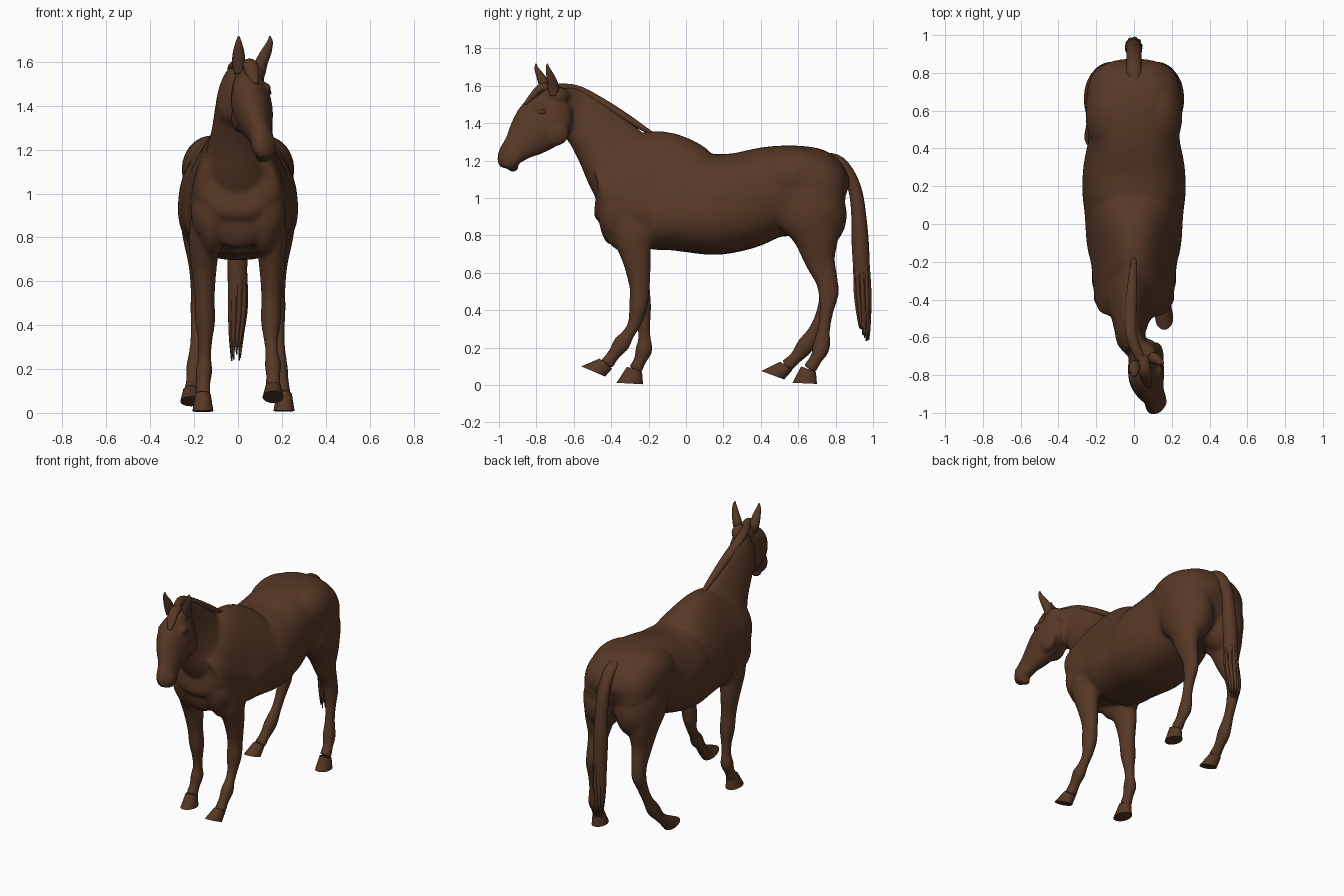
import bpy
import bmesh
import math
import random
from mathutils import Vector, Matrix

if "Cube" in bpy.data.objects:
    bpy.data.objects.remove(bpy.data.objects["Cube"], do_unlink=True)

coat = bpy.data.materials.new("brown coat")
coat.use_nodes = True
coat.diffuse_color = (0.095, 0.04, 0.019, 1)
coat.node_tree.nodes["Principled BSDF"].inputs["Base Color"].default_value = coat.diffuse_color


def spline(stations, steps):
    """Catmull-Rom interpolation of station tuples."""
    padded = [stations[0]] + list(stations) + [stations[-1]]
    result = []
    for a, b, c, d in zip(padded, padded[1:], padded[2:], padded[3:]):
        for i in range(steps):
            t = i / steps
            result.append([q + 0.5 * t * (r - p + t * (2 * p - 5 * q + 4 * r - s + t * (3 * (q - r) + s - p)))
                           for p, q, r, s in zip(a, b, c, d)])
    return result + [list(stations[-1])]


def skin(bm, rings):
    """Bridge closed rings of points and cap both ends."""
    loops = [[bm.verts.new(p) for p in ring] for ring in rings]
    count = len(loops[0])
    for low, high in zip(loops, loops[1:]):
        for i in range(count):
            j = (i + 1) % count
            bm.faces.new((low[i], low[j], high[j], high[i]))
    bm.faces.new(loops[0][::-1])
    bm.faces.new(loops[-1])


def oval(centre, up, side, sides, power=1.0, pear=0.0):
    ring = []
    for i in range(sides):
        angle = math.tau * i / sides
        c, s = math.cos(angle), math.sin(angle)
        c = math.copysign(abs(c) ** power, c)
        s = math.copysign(abs(s) ** power, s)
        ring.append(centre + up * c + side * s * (1 - pear * c))
    return ring


def loft(bm, stations, side=(1, 0, 0), power=1.0, sides=24, steps=4):
    """Stations: x, y, z, half depth, half width and an optional pear shape."""
    path = spline(stations, steps)
    rings = []
    for i, s in enumerate(path):
        before, after = path[max(i - 1, 0)], path[min(i + 1, len(path) - 1)]
        up = Vector((0, before[2] - after[2], after[1] - before[1])).normalized()
        pear = s[5] if len(s) > 5 else 0
        rings.append(oval(Vector(s[:3]), up * s[3], Vector(side) * s[4], sides, power, pear))
    skin(bm, rings)


def ball(bm, centre, radii):
    matrix = Matrix.Translation(centre) @ Matrix.Diagonal((*radii, 1))
    bmesh.ops.create_uvsphere(bm, u_segments=24, v_segments=14, radius=1, matrix=matrix)


def finish(bm, name, angle=180):
    bmesh.ops.recalc_face_normals(bm, faces=bm.faces)
    mesh = bpy.data.meshes.new(name)
    bm.to_mesh(mesh)
    bm.free()
    mesh.materials.append(coat)
    obj = bpy.data.objects.new(name, mesh)
    bpy.context.collection.objects.link(obj)
    bpy.ops.object.select_all(action="DESELECT")
    obj.select_set(True)
    bpy.context.view_layer.objects.active = obj
    bpy.ops.object.shade_smooth_by_angle(angle=math.radians(angle))
    return obj


def fuse(obj, voxel, repeats):
    """Melt overlapping volumes into one smooth skin."""
    remesh = obj.modifiers.new("fuse", "REMESH")
    remesh.mode = "VOXEL"
    remesh.voxel_size = voxel
    remesh.use_smooth_shade = True
    relax = obj.modifiers.new("relax", "SMOOTH")
    relax.factor = 0.5
    relax.iterations = repeats


body = bmesh.new()

# Trunk from chest to buttocks
loft(body, [
    (0, -.483, 1.0, .08, .1, 0), (0, -.46, 1.0, .15, .175, 0), (0, -.4, 1.015, .23, .205, .15),
    (0, -.2, 1.045, .31, .212, .35), (0, -.06, 1.017, .308, .238, .28), (0, .07, .974, .272, .258, .12),
    (0, .17, .966, .269, .272, .08), (0, .3, .985, .26, .267, .05), (0, .45, 1.03, .245, .242, 0),
    (0, .6, 1.04, .24, .25, -.08), (0, .72, 1.04, .22, .245, -.05), (0, .8, 1.035, .17, .215, 0),
    (0, .84, 1.03, .11, .16, 0), (0, .858, 1.025, .05, .08, 0)], power=.85, sides=40)

# Neck, swinging slightly to the right before the poll
loft(body, [
    (0, -.27, 1.08, .23, .17, -.3), (-.005, -.34, 1.17, .208, .148, -.35), (-.015, -.425, 1.29, .178, .105, -.35),
    (-.02, -.525, 1.405, .148, .082, -.3), (-.015, -.61, 1.46, .138, .074, -.2), (.025, -.68, 1.49, .11, .068, 0)])
ball(body, (.055, -.7, 1.545), (.07, .08, .052))

# Head, turned to the left
yaw = math.radians(20)
across = Vector((math.cos(yaw), math.sin(yaw), 0))
loft(body, [
    (.04, -.665, 1.515, .075, .06), (.053, -.72, 1.455, .135, .09), (.066, -.785, 1.385, .142, .098),
    (.083, -.85, 1.32, .115, .08), (.102, -.9, 1.27, .082, .06), (.115, -.94, 1.225, .066, .058),
    (.122, -.957, 1.185, .05, .053), (.126, -.963, 1.16, .028, .034)], side=across)

# Cheeks, brows and nostrils
skull = Vector((.063, -.785, 1.4))
muzzle = Vector((.118, -.957, 1.225))
for sign in (-1, 1):
    ball(body, skull + across * sign * .06 + Vector((0, .06, -.05)), (.038, .08, .075))
    ball(body, skull + across * sign * .064 + Vector((0, -.015, .08)), (.03, .035, .025))
    ball(body, muzzle + across * sign * .04, (.02, .024, .028))
ball(body, (.114, -.925, 1.165), (.036, .03, .025))

# Breast, shoulder, elbow, hip and rump muscles
ball(body, (0, -.4, .95), (.17, .07, .2))
for sign in (-1, 1):
    ball(body, (sign * .12, -.32, .95), (.088, .155, .24))
    ball(body, (sign * .115, -.38, .92), (.1, .09, .15))
    ball(body, (sign * .15, -.24, .83), (.065, .09, .11))
    ball(body, (sign * .12, .58, 1.11), (.137, .23, .155))
    ball(body, (sign * .115, .725, 1.02), (.125, .13, .19))
    ball(body, (sign * .12, .72, .91), (.125, .14, .18))

# Upper legs are mirrored, lower legs differ in their stride
forearm = [(.14, -.33, .96, .1, .065), (.152, -.29, .8, .1, .072), (.155, -.262, .66, .075, .058),
           (.152, -.248, .53, .055, .046)]
thigh = [(.13, .63, 1.1, .17, .115), (.15, .66, .93, .185, .116), (.16, .695, .8, .128, .092),
         (.165, .715, .67, .084, .06), (.17, .752, .56, .06, .046), (.175, .762, .48, .053, .042)]
strides = {
    "front_left": (1, forearm, [
        (.15, -.255, .42, .05, .046), (.15, -.275, .33, .036, .032), (.155, -.31, .27, .034, .03),
        (.16, -.345, .22, .046, .038), (.16, -.385, .165, .034, .032), (.16, -.425, .11, .038, .038)]),
    "front_right": (-1, forearm, [
        (.15, -.236, .42, .05, .046), (.15, -.226, .32, .036, .032), (.152, -.222, .25, .034, .03),
        (.155, -.225, .19, .046, .038), (.158, -.247, .13, .034, .032), (.16, -.272, .08, .038, .038)]),
    "hind_left": (1, thigh, [
        (.18, .752, .4, .038, .034), (.185, .737, .3, .034, .03), (.19, .722, .2, .047, .038),
        (.2, .695, .14, .034, .032), (.205, .66, .085, .038, .038)]),
    "hind_right": (-1, thigh, [
        (.182, .737, .4, .038, .034), (.19, .693, .3, .034, .03), (.198, .638, .21, .047, .038),
        (.205, .585, .145, .034, .032), (.21, .535, .1, .038, .038)]),
}
for sign, upper, lower in strides.values():
    loft(body, [(sign * s[0], *s[1:]) for s in upper + lower])

fuse(finish(body, "body"), .011, 5)

# Hooves: coronet front and back, then sole front and back, in side profile
hooves = {
    "front_left": (.16, (-.462, .142), (-.395, .088), (-.56, .1), (-.432, .045)),
    "front_right": (-.16, (-.315, .098), (-.235, .07), (-.372, .012), (-.23, .004)),
    "hind_left": (.21, (.615, .1), (.695, .07), (.57, .012), (.7, .006)),
    "hind_right": (-.215, (.505, .125), (.568, .078), (.402, .075), (.525, .03)),
}
for name, (x, *edge) in hooves.items():
    hoof = bmesh.new()
    top_front, top_back, toe, heel = [Vector((x, *p)) for p in edge]
    rim_front, rim_back = toe.lerp(top_front, .15), heel.lerp(top_back, .15)
    rings = []
    for front, back, width in ((top_front, top_back, .036), (rim_front, rim_back, .046), (toe, heel, .048)):
        rings.append(oval((front + back) / 2, (front - back) / 2, Vector((width, 0, 0)), 24))
    skin(hoof, rings)
    finish(hoof, name + "_hoof", 40)

# Ears
ears = {"left_ear": (.105, -.71, .145, -.742), "right_ear": (.003, -.752, .003, -.802)}
for name, (x, y, tip_x, tip_y) in ears.items():
    ear = bmesh.new()
    mid_x, mid_y = (x + tip_x) / 2, (y + tip_y) / 2
    loft(ear, [(x, y, 1.545, .022, .02), (x, y, 1.59, .031, .03), (mid_x, mid_y + .004, 1.64, .024, .027),
               (tip_x, tip_y + .004, 1.69, .012, .014), (tip_x, tip_y, 1.718, .003, .003)], sides=16)
    finish(ear, name)

# Eyes
for name, sign in (("left_eye", 1), ("right_eye", -1)):
    eye = bmesh.new()
    ball(eye, skull + across * sign * .083 + Vector((0, -.014, .06)), (.011, .018, .013))
    finish(eye, name)

# Mane along the crest and forelock over the brow
mane = bmesh.new()
loft(mane, [(0, -.17, 1.335, .01, .012), (-.008, -.3, 1.418, .02, .024), (-.015, -.42, 1.492, .024, .03),
            (-.018, -.56, 1.57, .024, .03), (.005, -.65, 1.588, .024, .03), (.045, -.73, 1.585, .022, .028)])
finish(mane, "mane")
forelock = bmesh.new()
loft(forelock, [(.045, -.7, 1.58, .025, .03), (.055, -.77, 1.588, .025, .034), (.065, -.82, 1.545, .018, .03),
                (.078, -.86, 1.5, .01, .014)])
finish(forelock, "forelock")

# Tail with loose strands at the end
tail = bmesh.new()
loft(tail, [(0, .69, 1.215, .03, .035), (0, .8, 1.2, .034, .04), (0, .865, 1.135, .034, .04),
            (0, .907, 1.03, .036, .04), (0, .924, .9, .04, .043), (-.002, .932, .75, .046, .046),
            (-.004, .942, .55, .042, .042), (-.008, .95, .4, .034, .036), (-.01, .952, .3, .02, .024)])
rng = random.Random(4)
for i in range(9):
    angle = math.tau * i / 9
    x, y = math.cos(angle), math.sin(angle)
    end = rng.uniform(.23, .32)
    loft(tail, [(x * .03, .935 + y * .034, .72, .008, .008), (x * .034, .944 + y * .036, .5, .012, .012),
                (x * .026 - .008, .952 + y * .028, .36, .01, .01),
                (x * .02 - .01, .955 + y * .026, end, .003, .003)], sides=8)
finish(tail, "tail")
